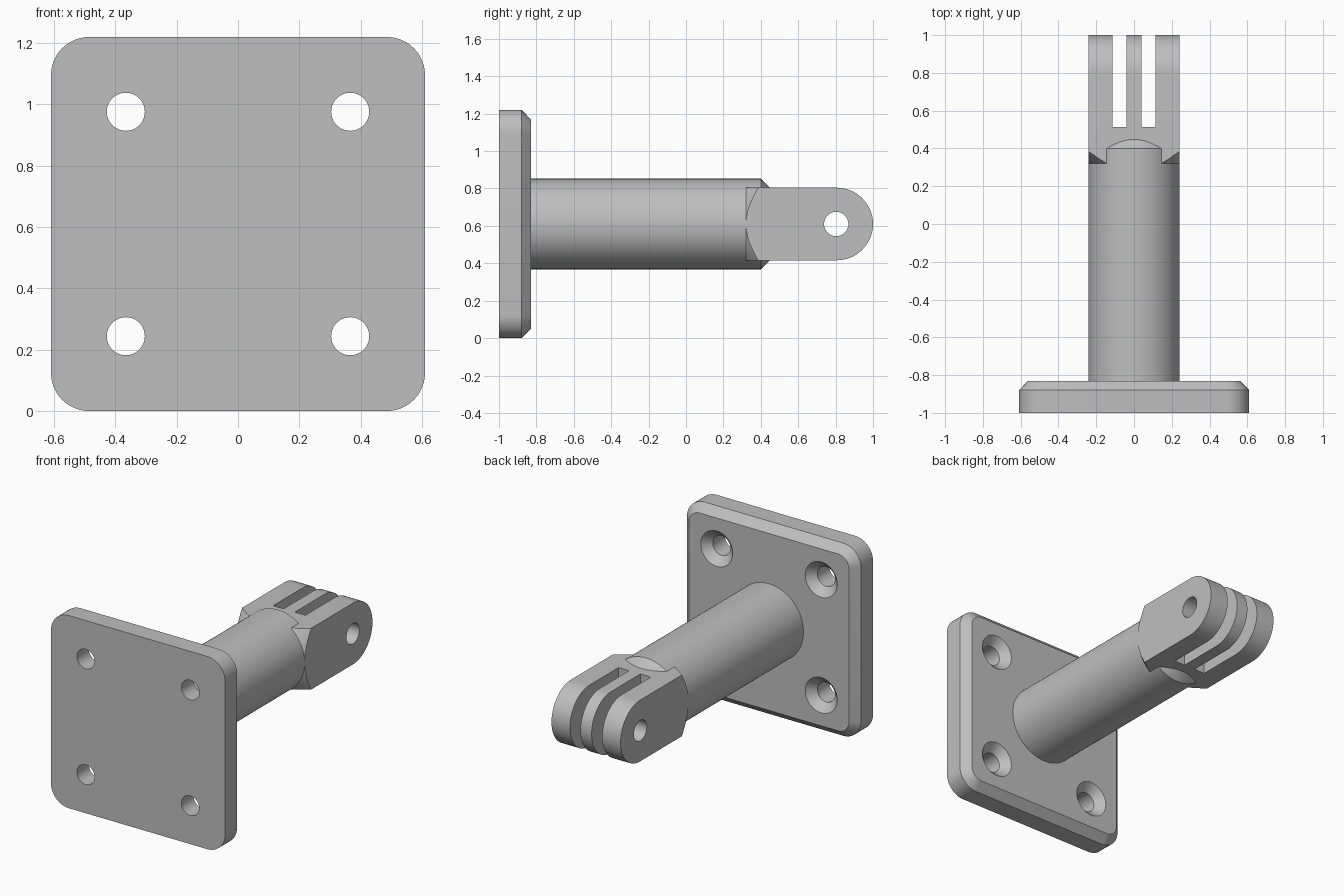
import bpy, bmesh, math

cube = bpy.data.objects.get("Cube")
if cube:
    bpy.data.objects.remove(cube)

MID = 0.61       # height of the arm axis
ARM_R = 0.242    # arm radius, also half the width of the fork
FORK_H = 0.194   # half the height of the fork

grey = bpy.data.materials.new("light_grey")
grey.use_nodes = True
grey.diffuse_color = (0.52, 0.52, 0.52, 1)
grey.node_tree.nodes["Principled BSDF"].inputs["Base Color"].default_value = grey.diffuse_color


def loft(name, rings):
    """Closed solid skinned through rings with equal point counts."""
    bm = bmesh.new()
    loops = [[bm.verts.new(p) for p in ring] for ring in rings]
    for a, b in zip(loops, loops[1:]):
        for i in range(len(a)):
            j = (i + 1) % len(a)
            bm.faces.new((a[i], a[j], b[j], b[i]))
    bm.faces.new(loops[0])
    bm.faces.new(loops[-1])
    bmesh.ops.recalc_face_normals(bm, faces=bm.faces)
    mesh = bpy.data.meshes.new(name)
    bm.to_mesh(mesh)
    bm.free()
    mesh.materials.append(grey)
    obj = bpy.data.objects.new(name, mesh)
    bpy.context.collection.objects.link(obj)
    return obj


def arc(u, v, r, start, end, n):
    steps = [math.radians(start + (end - start) * i / n) for i in range(n + 1)]
    return [(u + r * math.cos(t), v + r * math.sin(t)) for t in steps]


def turned(name, x, z, profile, n=64):
    """Round solid along y from (y, radius) pairs."""
    return loft(name, [[(u, y, v) for u, v in arc(x, z, r, 0, 360, n)[:-1]]
                       for y, r in profile])


def across(name, outline, x0, x1):
    """Side outline of (y, z) points extruded along x."""
    return loft(name, [[(x, y, z) for y, z in outline] for x in (x0, x1)])


def rounded_square(y, half, r):
    c = half - r
    pts = []
    for k, (sx, sz) in enumerate([(1, 1), (-1, 1), (-1, -1), (1, -1)]):
        pts += arc(sx * c, MID + sz * c, r, 90 * k, 90 * k + 90, 12)
    return [(x, y, z) for x, z in pts]


def carve(obj, cutter, operation="DIFFERENCE"):
    mod = obj.modifiers.new("carve", "BOOLEAN")
    mod.operation, mod.object, mod.solver = operation, cutter, "EXACT"
    bpy.context.view_layer.objects.active = obj
    bpy.ops.object.modifier_apply(modifier=mod.name)
    bpy.data.objects.remove(cutter)


# Base plate with chamfered rear edge and countersunk screw holes
plate = loft("base_plate", [rounded_square(-1, 0.61, 0.125),
                            rounded_square(-0.88, 0.61, 0.125),
                            rounded_square(-0.83, 0.56, 0.075)])
for sx in (-1, 1):
    for sz in (-1, 1):
        carve(plate, turned("screw_cutter", sx * 0.366, MID + sz * 0.366,
                            [(-1.1, 0.062), (-0.88, 0.062), (-0.78, 0.162)], 48))

# Round arm with a chamfered end
arm = turned("arm", 0, MID, [(-0.84, ARM_R), (0.4, ARM_R), (0.462, 0.18)], 96)

# Fork: round-ended block whose root flares out of the arm as a cone
outline = [(0.3, MID - FORK_H)] + arc(1 - FORK_H, MID, FORK_H, -90, 90, 32)
outline.append((0.3, MID + FORK_H))
fork = across("fork", outline, -ARM_R, ARM_R)
carve(fork, turned("flare_cutter", 0, MID, [(0.2, 0.115), (1.1, 1.06)], 96), "INTERSECT")

# Two slots leave three prongs, then the cross pin hole
for x0, x1 in ((-0.113, -0.039), (0.039, 0.113)):
    slot = [(0.513, 0), (1.2, 0), (1.2, 1.2), (0.513, 1.2)]
    carve(fork, across("slot_cutter", slot, x0, x1))
carve(fork, across("pin_cutter", arc(0.803, MID, 0.065, 0, 360, 48)[:-1], -0.5, 0.5))

# Smooth rounds, sharp edges
for obj in (plate, arm, fork):
    bpy.ops.object.select_all(action="DESELECT")
    obj.select_set(True)
    bpy.context.view_layer.objects.active = obj
    bpy.ops.object.shade_smooth_by_angle(angle=math.radians(25))
